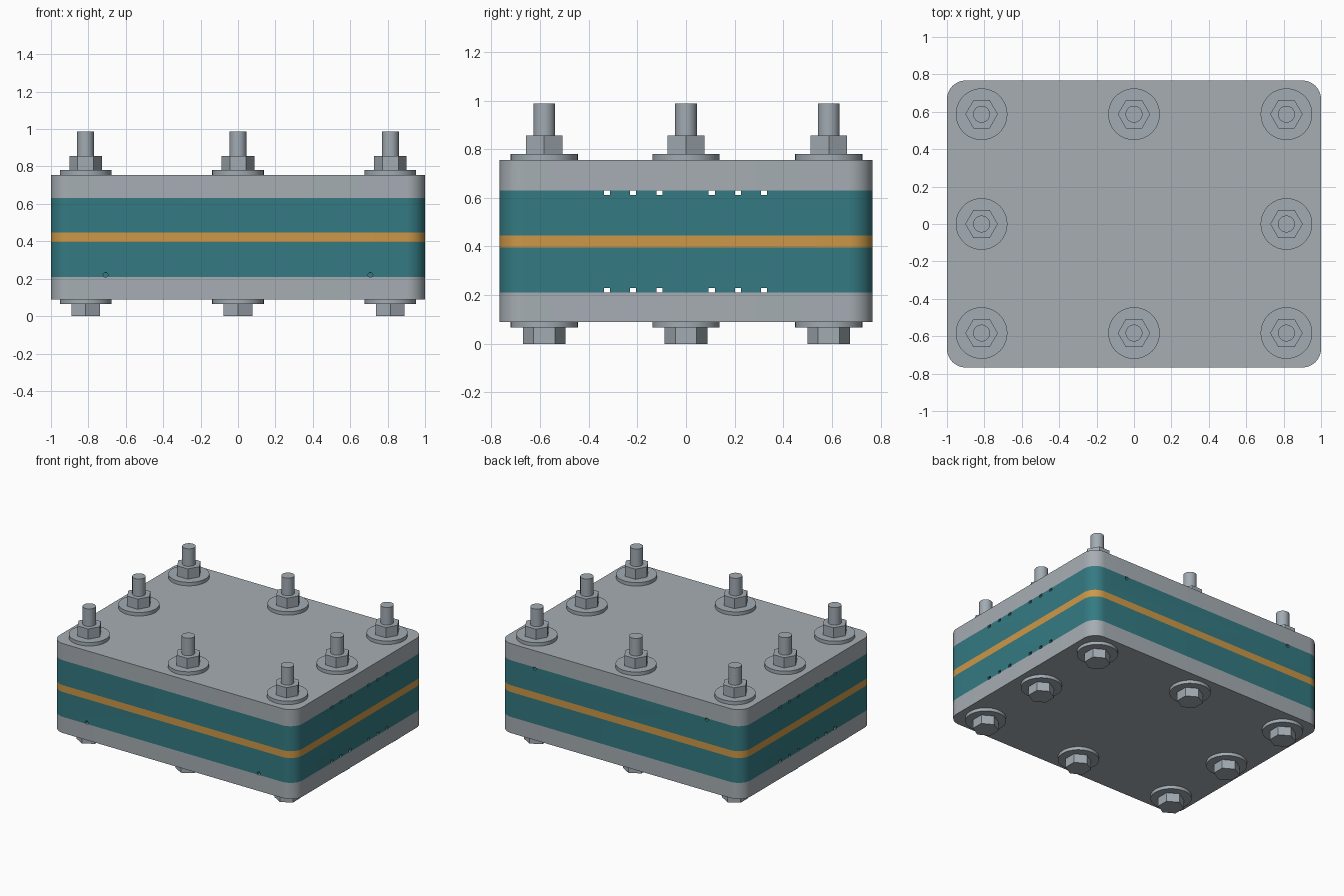
import bpy, bmesh, math
from mathutils import Matrix

if "Cube" in bpy.data.objects:
    bpy.data.objects.remove(bpy.data.objects["Cube"])


def material(name, rgb):
    m = bpy.data.materials.new(name)
    m.diffuse_color = (*rgb, 1)
    m.use_nodes = True
    m.node_tree.nodes["Principled BSDF"].inputs["Base Color"].default_value = m.diffuse_color
    return m


PLATE = material("plate grey", (0.38, 0.42, 0.45))
STEEL = material("bolt steel", (0.36, 0.41, 0.45))
TEAL = material("teal", (0.034, 0.195, 0.223))
AMBER = material("amber", (0.61, 0.314, 0.065))


def finish(bm, name, mat, smooth=True):
    mesh = bpy.data.meshes.new(name)
    bmesh.ops.recalc_face_normals(bm, faces=bm.faces)
    bm.to_mesh(mesh)
    bm.free()
    mesh.materials.append(mat)
    ob = bpy.data.objects.new(name, mesh)
    bpy.context.collection.objects.link(ob)
    if smooth:
        bpy.ops.object.select_all(action='DESELECT')
        ob.select_set(True)
        bpy.context.view_layer.objects.active = ob
        bpy.ops.object.shade_smooth_by_angle(angle=math.radians(30))
    return ob


def slab(name, z0, z1, mat, hx=1.0, hy=0.767, r=0.1, n=12):
    """Rounded rectangle extruded from z0 to z1."""
    bm = bmesh.new()
    ring = []
    for k, (sx, sy) in enumerate([(1, 1), (-1, 1), (-1, -1), (1, -1)]):
        for i in range(n + 1):
            a = math.pi / 2 * (k + i / n)
            ring.append(bm.verts.new((sx * (hx - r) + r * math.cos(a),
                                      sy * (hy - r) + r * math.sin(a), z0)))
    base = bm.faces.new(ring)
    ext = bmesh.ops.extrude_face_region(bm, geom=[base], use_keep_orig=True)
    for v in ext["geom"]:
        if isinstance(v, bmesh.types.BMVert):
            v.co.z = z1
    return finish(bm, name, mat)


def prism(bm, x, y, z0, z1, r, sides, turn=0.0):
    m = Matrix.Translation((x, y, (z0 + z1) / 2)) @ Matrix.Rotation(turn, 4, 'Z')
    bmesh.ops.create_cone(bm, cap_ends=True, segments=sides, radius1=r,
                          radius2=r, depth=z1 - z0, matrix=m)


def cut(target, cutter):
    cutter.hide_render = True
    cutter.hide_viewport = True
    cutter.display_type = 'WIRE'
    mod = target.modifiers.new(cutter.name, 'BOOLEAN')
    mod.operation = 'DIFFERENCE'
    mod.solver = 'EXACT'
    mod.object = cutter


# Stacked layers
slab("bottom_plate", 0.09, 0.21, PLATE)
lower = slab("lower_block", 0.21, 0.395, TEAL)
slab("middle_gasket", 0.395, 0.446, AMBER)
upper = slab("upper_block", 0.446, 0.631, TEAL)
slab("top_plate", 0.631, 0.755, PLATE)

# Grooves running through each block, and two ports feeding the outer groove
for block, label, z0, z1, port_z, side in (
        (lower, "lower", 0.19, 0.23, 0.22, -1),
        (upper, "upper", 0.612, 0.65, 0.621, 1)):
    bm = bmesh.new()
    for y in (-0.325, -0.218, -0.109, 0.106, 0.214, 0.321):
        m = Matrix.Translation((0, y, (z0 + z1) / 2)) @ Matrix.Diagonal((2.2, 0.025, z1 - z0, 1))
        bmesh.ops.create_cube(bm, size=1, matrix=m)
    cut(block, finish(bm, label + "_groove_cutter", TEAL, False))
    bm = bmesh.new()
    for x in (-0.708, 0.708):
        m = Matrix.Translation((x, side * 0.575, port_z)) @ Matrix.Rotation(math.pi / 2, 4, 'X')
        bmesh.ops.create_cone(bm, cap_ends=True, segments=12, radius1=0.013,
                              radius2=0.013, depth=0.5, matrix=m)
    cut(block, finish(bm, label + "_port_cutter", TEAL, False))

# Bolts around the edge: head, washers, nut and threaded rod
spots = [(x, y) for x in (-0.815, 0, 0.815) for y in (-0.583, 0, 0.587) if x or y]
parts = {   # name: (z0, z1, radius, sides, turn)
    "bolt_heads": (0.0, 0.066, 0.088, 6, 0.0),
    "lower_washers": (0.066, 0.09, 0.138, 48, 0.0),
    "upper_washers": (0.755, 0.781, 0.138, 48, 0.0),
    "nuts": (0.781, 0.857, 0.087, 6, math.pi / 6),
    "bolt_rods": (0.05, 0.987, 0.045, 32, 0.0),
}
for name, (z0, z1, r, sides, turn) in parts.items():
    bm = bmesh.new()
    for x, y in spots:
        prism(bm, x, y, z0, z1, r, sides, turn)
    finish(bm, name, STEEL)
